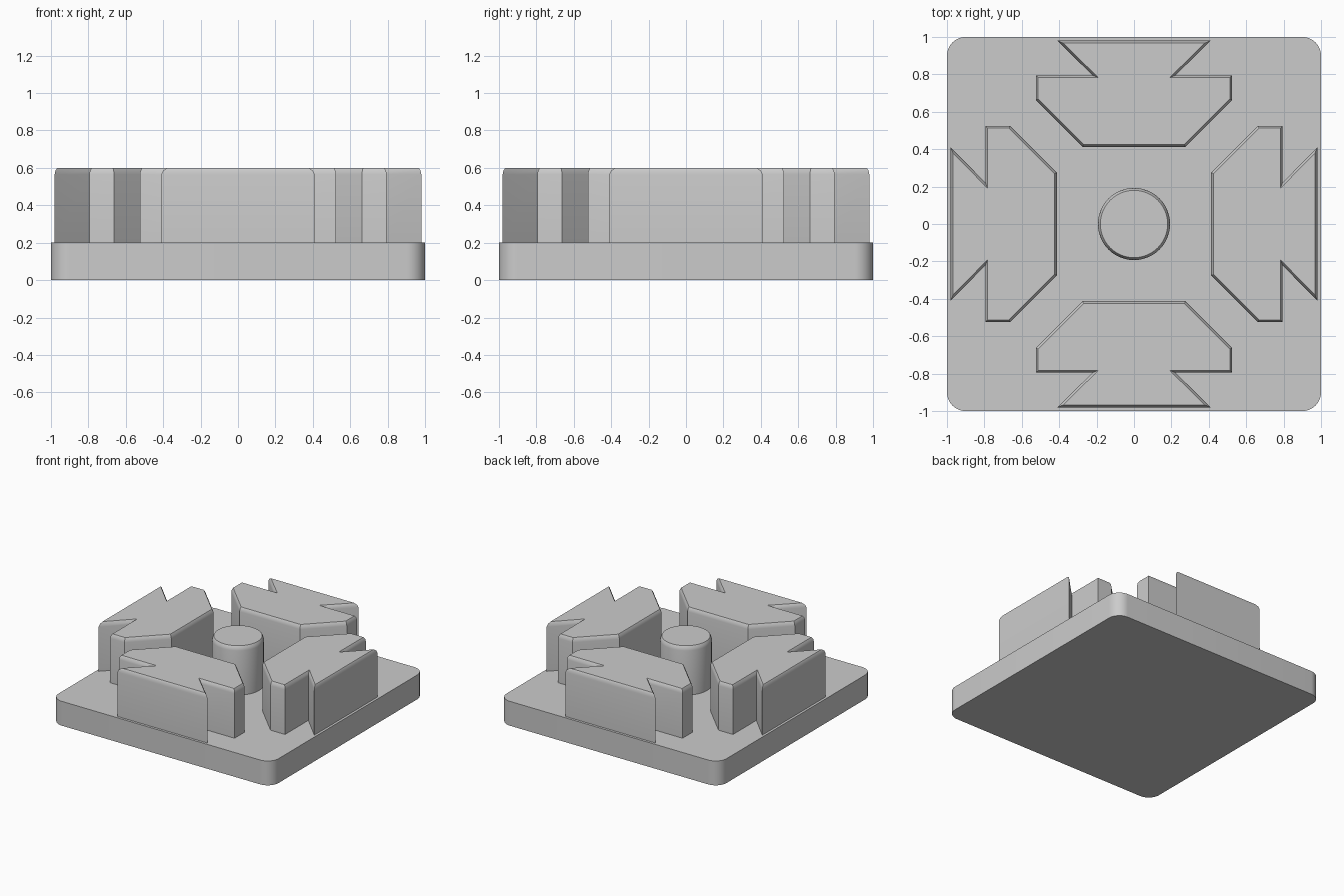
import bpy, bmesh
from math import cos, sin, pi, radians

cube = bpy.data.objects.get("Cube")
if cube:
    bpy.data.objects.remove(cube, do_unlink=True)

GREY = (0.6, 0.6, 0.6, 1.0)
grey = bpy.data.materials.new("light grey")
grey.use_nodes = True
grey.diffuse_color = GREY
grey.node_tree.nodes["Principled BSDF"].inputs["Base Color"].default_value = GREY


def prism(name, outline, bottom, top, rim=()):
    """Extrude an outline; each rim step (inset, rise) narrows the top edge."""
    bm = bmesh.new()
    face = bm.faces.new([bm.verts.new((x, y, bottom)) for x, y in outline])
    cap = bmesh.ops.extrude_face_region(bm, geom=[face], use_keep_orig=True)["geom"]
    cap_face = next(g for g in cap if isinstance(g, bmesh.types.BMFace))
    for v in cap_face.verts:
        v.co.z = top
    bmesh.ops.recalc_face_normals(bm, faces=bm.faces)
    for inset, rise in rim:
        bmesh.ops.inset_region(bm, faces=[cap_face], thickness=inset,
                               use_boundary=True, use_even_offset=True)
        for v in cap_face.verts:
            v.co.z += rise
    bmesh.ops.recalc_face_normals(bm, faces=bm.faces)
    mesh = bpy.data.meshes.new(name)
    bm.to_mesh(mesh)
    bm.free()
    mesh.materials.append(grey)
    obj = bpy.data.objects.new(name, mesh)
    bpy.context.collection.objects.link(obj)
    bpy.ops.object.select_all(action='DESELECT')
    obj.select_set(True)
    bpy.context.view_layer.objects.active = obj
    bpy.ops.object.shade_smooth_by_angle(angle=radians(30))
    return obj


def arc(cx, cy, radius, start, sweep, steps):
    return [(cx + radius * cos(start + sweep * i / steps),
             cy + radius * sin(start + sweep * i / steps)) for i in range(steps + 1)]


# Square base plate with rounded corners
plate = []
for q, (sx, sy) in enumerate([(1, 1), (-1, 1), (-1, -1), (1, -1)]):
    plate += arc(0.9 * sx, 0.9 * sy, 0.1, q * pi / 2, pi / 2, 10)
prism("base_plate", plate, 0, 0.2)

RIM = [(0.004, 0.02), (0.009, 0.015)]

# Central round post
prism("center_post", arc(0, 0, 0.193, 0, 2 * pi, 48)[:-1], 0.2, 0.565, RIM)

# Four notched blocks, one along each side
half = [(0.41, -0.98), (0.222, -0.795), (0.525, -0.795), (0.525, -0.663), (0.275, -0.413)]
block = half + [(-x, y) for x, y in reversed(half)]
for q, side in enumerate(["front", "left", "back", "right"]):
    c, s = round(cos(q * pi / 2)), round(sin(q * pi / 2))
    prism(side + "_block", [(x * c - y * s, x * s + y * c) for x, y in block],
          0.2, 0.565, RIM)
